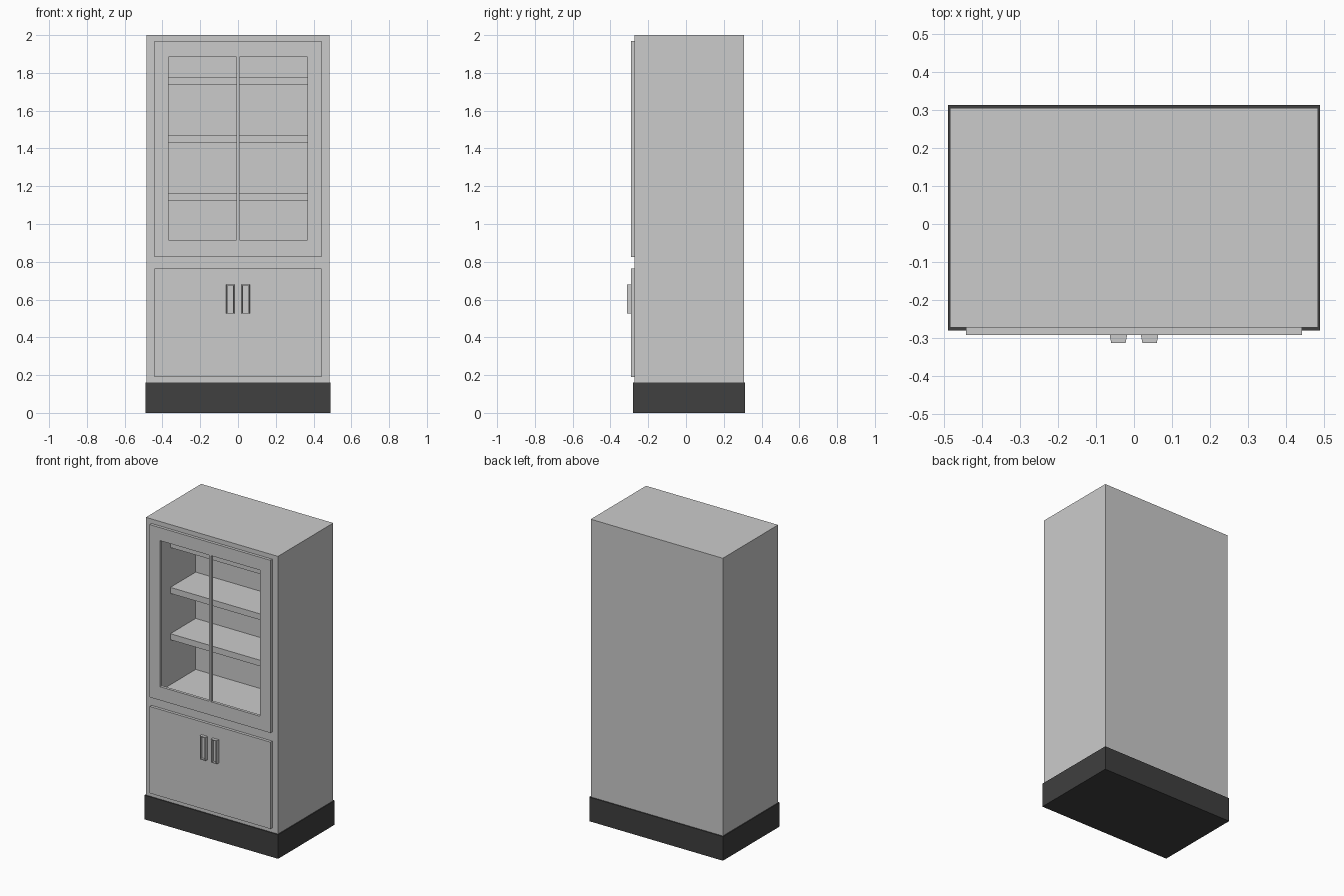
import bpy, bmesh
from mathutils import Vector

if "Cube" in bpy.data.objects:
    bpy.data.objects.remove(bpy.data.objects["Cube"])


def box(name, x, y, z):
    """Box from (min, max) ranges along each axis."""
    bm = bmesh.new()
    bmesh.ops.create_cube(bm, size=1)
    for v in bm.verts:
        v.co = Vector([r[0] if c < 0 else r[1] for c, r in zip(v.co, (x, y, z))])
    mesh = bpy.data.meshes.new(name)
    bm.to_mesh(mesh)
    bm.free()
    obj = bpy.data.objects.new(name, mesh)
    bpy.context.collection.objects.link(obj)
    return obj


def cut(target, cutter):
    """Subtract the cutter, then discard it."""
    cutter.hide_render = True
    mod = target.modifiers.new("cut", 'BOOLEAN')
    mod.operation = 'DIFFERENCE'
    mod.solver = 'EXACT'
    mod.object = cutter
    bpy.context.view_layer.objects.active = target
    bpy.ops.object.modifier_apply(modifier=mod.name)
    bpy.data.objects.remove(cutter)


FRONT, DOOR_FRONT, HANDLE_FRONT = -0.273, -0.292, -0.313
DOOR_X = (-0.443, 0.443)
UPPER_Z = (0.826, 1.97)

# dark plinth
plinth = box("plinth", (-0.49, 0.49), (-0.28, 0.313), (0, 0.16))
dark = bpy.data.materials.new("dark_plinth")
dark.diffuse_color = (0.05, 0.05, 0.05, 1)
dark.use_nodes = True
dark.node_tree.nodes["Principled BSDF"].inputs["Base Color"].default_value = dark.diffuse_color
plinth.data.materials.append(dark)

# cabinet body with the open display compartment
body = box("cabinet_body", (-0.484, 0.484), (FRONT, 0.306), (0.16, 2.0))
cut(body, box("compartment_cutter", DOOR_X, (-0.4, 0.19), UPPER_Z))

# shelves
for i, top in enumerate((1.164, 1.471, 1.775)):
    box(f"shelf_{i + 1}", DOOR_X, (-0.075, 0.19), (top - 0.04, top))

# upper door frame with two window openings
frame = box("upper_door_frame", DOOR_X, (DOOR_FRONT, FRONT), UPPER_Z)
for a, b in ((-0.367, -0.007), (0.007, 0.367)):
    cut(frame, box("window_cutter", (a, b), (-0.4, -0.2), (0.916, 1.884)))

# lower door panel
box("lower_door", DOOR_X, (DOOR_FRONT, FRONT), (0.19, 0.765))

# tapered handles with a recessed front
for side, cx in (("left", -0.041), ("right", 0.041)):
    handle = box(f"{side}_handle", (cx - 0.023, cx + 0.023),
                 (HANDLE_FRONT, DOOR_FRONT), (0.525, 0.68))
    bm = bmesh.new()
    bm.from_mesh(handle.data)
    face = min(bm.faces, key=lambda f: f.calc_center_median().y)
    for v in face.verts:
        v.co.x += 0.004 if v.co.x < cx else -0.004
    bmesh.ops.inset_region(bm, faces=[face], thickness=0.007)
    floor = bmesh.ops.extrude_discrete_faces(bm, faces=[face])["faces"][0]
    bmesh.ops.translate(bm, vec=(0, 0.016, 0), verts=floor.verts[:])
    bm.to_mesh(handle.data)
    bm.free()
